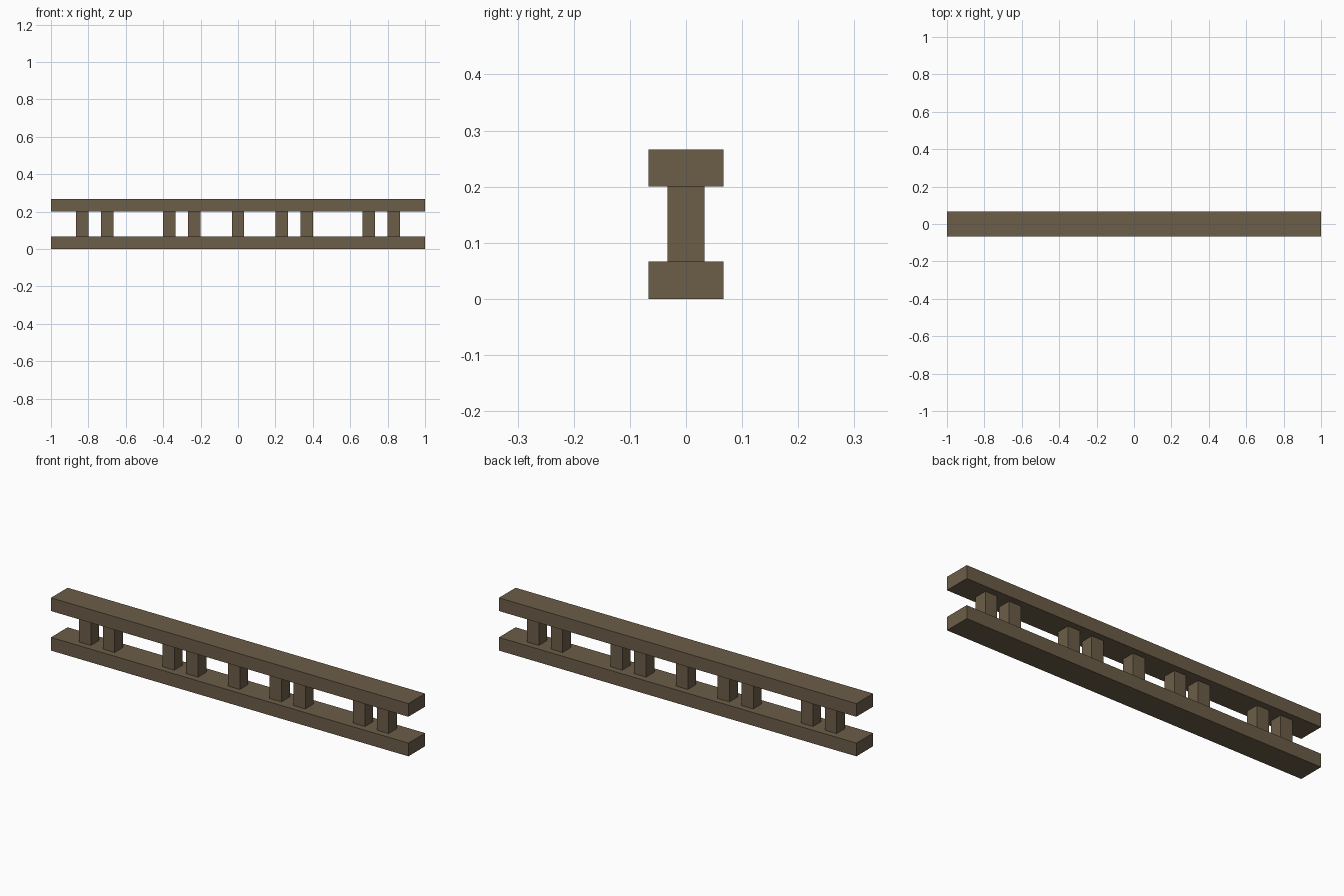
import bpy

if "Cube" in bpy.data.objects:
    bpy.data.objects.remove(bpy.data.objects["Cube"])

U = 1 / 15  # basic block unit: beam thickness and post width

wood = bpy.data.materials.new("brown_wood")
wood.diffuse_color = (0.15, 0.11, 0.065, 1)
wood.use_nodes = True
wood.node_tree.nodes["Principled BSDF"].inputs["Base Color"].default_value = wood.diffuse_color


def box(name, size, center):
    bpy.ops.mesh.primitive_cube_add(size=1, location=center)
    obj = bpy.context.object
    obj.name = name
    obj.scale = size
    bpy.ops.object.transform_apply(location=False, rotation=False, scale=True)
    obj.data.materials.append(wood)
    return obj


# Long horizontal beams
box("bottom_beam", (2, 2 * U, U), (0, 0, U / 2))
box("top_beam", (2, 2 * U, U), (0, 0, 3.5 * U))

# Square posts: one in the centre, four mirrored to each side
box("post_center", (U, U, 2 * U), (0, 0, 2 * U))
for i, step in enumerate((3.5, 5.5, 10.5, 12.5), start=1):
    for side, sign in (("left", -1), ("right", 1)):
        box(f"post_{side}_{i}", (U, U, 2 * U), (sign * step * U, 0, 2 * U))
